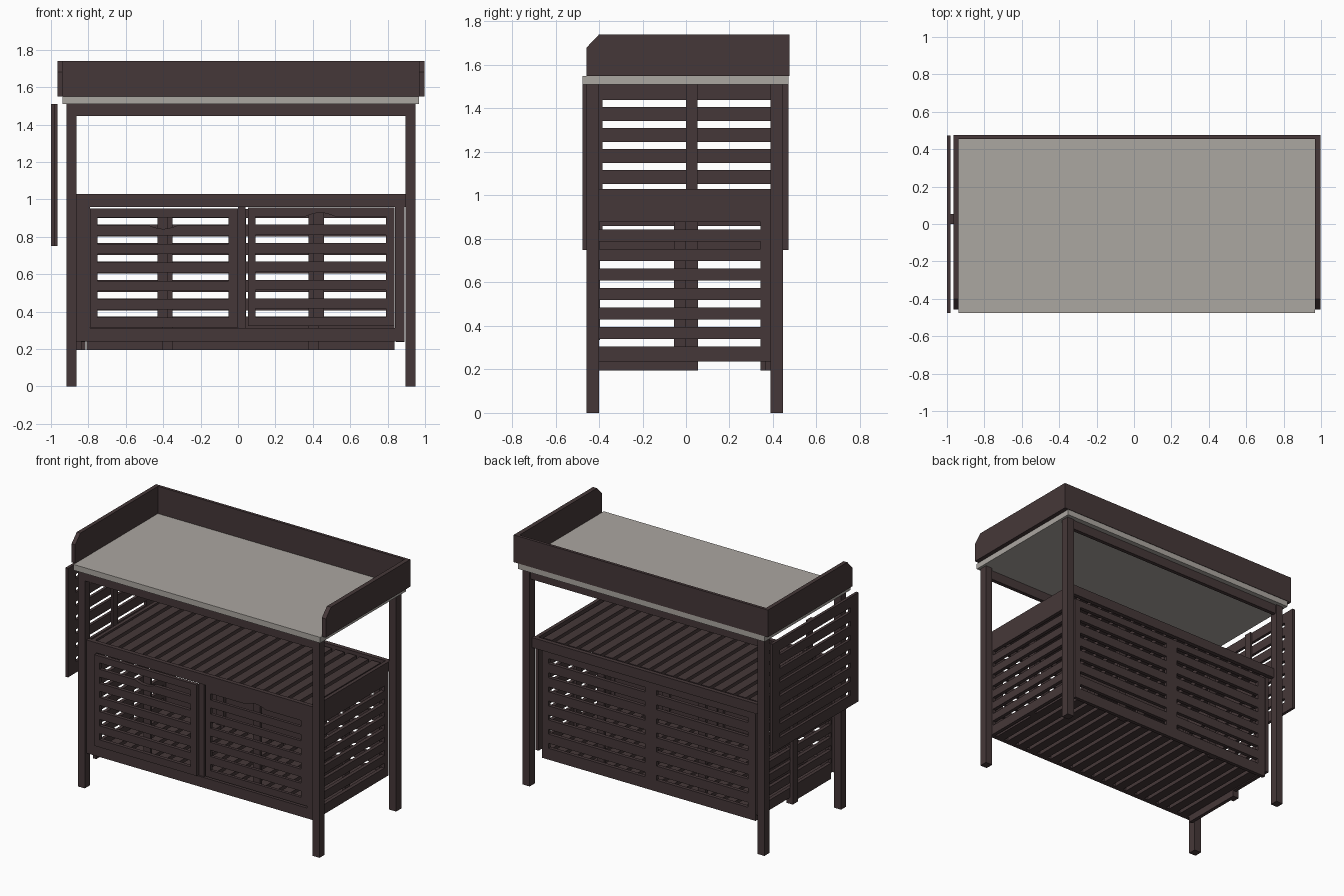
import bpy, bmesh, math

if "Cube" in bpy.data.objects:
    bpy.data.objects.remove(bpy.data.objects["Cube"])


def material(name, rgb):
    m = bpy.data.materials.new(name)
    m.diffuse_color = (*rgb, 1)
    m.use_nodes = True
    m.node_tree.nodes["Principled BSDF"].inputs["Base Color"].default_value = m.diffuse_color
    return m


BROWN = material("dark brown wood", (0.060, 0.039, 0.040))
GREY = material("grey worktop", (0.41, 0.385, 0.355))


def add_box(bm, x0, x1, y0, y1, z0, z1):
    v = [bm.verts.new((x, y, z)) for x in (x0, x1) for y in (y0, y1) for z in (z0, z1)]
    for f in ((0, 1, 3, 2), (4, 6, 7, 5), (0, 4, 5, 1), (2, 3, 7, 6), (0, 2, 6, 4), (1, 5, 7, 3)):
        bm.faces.new([v[i] for i in f])


def add_prism(bm, pts, axis, d0, d1):
    """Extrude a (u, z) outline along x or y from d0 to d1."""
    def at(u, z, d):
        return (d, u, z) if axis == 'x' else (u, d, z)
    a = [bm.verts.new(at(u, z, d0)) for u, z in pts]
    b = [bm.verts.new(at(u, z, d1)) for u, z in pts]
    bm.faces.new(a)
    bm.faces.new(b[::-1])
    for i in range(len(pts)):
        j = (i + 1) % len(pts)
        bm.faces.new((a[i], b[i], b[j], a[j]))


def finish(name, bm, mat=BROWN):
    bmesh.ops.recalc_face_normals(bm, faces=bm.faces[:])
    me = bpy.data.meshes.new(name)
    bm.to_mesh(me)
    bm.free()
    me.materials.append(mat)
    ob = bpy.data.objects.new(name, me)
    bpy.context.collection.objects.link(ob)
    return ob


def boxes(name, items, mat=BROWN):
    bm = bmesh.new()
    for it in items:
        add_box(bm, *it)
    return finish(name, bm, mat)


def rect(u0, u1, z0, z1):
    return [(u0, z0), (u1, z0), (u1, z1), (u0, z1)]


def slat_panel(name, axis, u0, u1, z0, z1, d0, d1, openings, gaps, gh, braces=(), scoop=None):
    """Framed panel with horizontal slots; braces are (u0, u1, d0, d1, zbottom, ztop).
    scoop = (centre, half width, depth, 'rail' or 'slat') makes a finger hold."""
    bm = bmesh.new()
    edges = [u0] + [e for o in openings for e in o] + [u1]
    for a, b in zip(edges[::2], edges[1::2]):
        add_prism(bm, rect(a, b, z0, z1), axis, d0, d1)
    zs = [z0] + [e for g in gaps for e in (g - gh / 2, g + gh / 2)] + [z1]
    strips = list(zip(zs[::2], zs[1::2]))
    for a, b in openings:
        for k, (lo, hi) in enumerate(strips):
            pts = rect(a, b, lo, hi)
            if scoop:
                c, w, h, kind = scoop
                arc = [(c + w * (i / 5 - 1), h * math.sin(math.pi * i / 10)) for i in range(11)]
                if kind == 'rail' and k == len(strips) - 1:
                    pts = [(a, lo)] + [(u, lo + s) for u, s in arc] + pts[1:]
                elif kind == 'slat' and k == len(strips) - 2:
                    pts = pts[:3] + [(u, hi - s) for u, s in arc[::-1]] + pts[3:]
            add_prism(bm, pts, axis, d0, d1)
    for a, b, e0, e1, lo, hi in braces:
        add_prism(bm, rect(a, b, lo, hi), axis, e0, e1)
    return finish(name, bm)


# Legs
for side, x0, x1 in (("left", -0.917, -0.863), ("right", 0.896, 0.949)):
    for end, y0, y1 in (("front", -0.457, -0.40), ("back", 0.388, 0.445)):
        boxes(f"{end}_{side}_leg", [(x0, x1, y0, y1, 0, 1.51)])

# Worktop and the rails beneath it
boxes("worktop", [(-0.937, 0.967, -0.475, 0.457, 1.51, 1.55),
                  (-0.937, 0.967, 0.457, 0.472, 1.51, 1.55)], GREY)
boxes("front_top_rail", [(-0.863, 0.896, -0.452, -0.425, 1.445, 1.51)])
boxes("back_top_rail", [(-0.863, 0.896, 0.41, 0.437, 1.445, 1.51)])

# Raised rim: back board and two side boards with clipped front corners
boxes("rim_back", [(-0.965, 0.998, 0.455, 0.475, 1.55, 1.74)])
for side, x0, x1 in (("left", -0.965, -0.937), ("right", 0.967, 0.998)):
    bm = bmesh.new()
    add_prism(bm, [(-0.457, 1.55), (0.455, 1.55), (0.455, 1.74), (-0.40, 1.74), (-0.457, 1.68)],
              'x', x0, x1)
    finish("rim_" + side, bm)

# Hanging side panel on the left
slat_panel("hanging_panel", 'x', -0.475, 0.472, 0.75, 1.51, -1.0, -0.98, [(-0.385, 0.39)],
           [0.843 + 0.0965 * i for i in range(7)], 0.032,
           [(0.0, 0.053, -0.98, -0.965, 0.75, 1.51)])

# Cabinet side panels
side_gaps = [0.322 + 0.0898 * i for i in range(7)]
slat_panel("right_side_panel", 'x', -0.41, 0.39, 0.237, 1.03, 0.865, 0.89, [(-0.40, 0.342)],
           side_gaps, 0.034, [(-0.055, 0.0, 0.845, 0.865, 0.237, 0.95)])
slat_panel("left_side_panel", 'x', -0.41, 0.39, 0.237, 1.03, -0.84, -0.815, [(-0.40, 0.342)],
           side_gaps, 0.034, [(0.0, 0.055, -0.863, -0.84, 0.195, 0.95),
                              (-0.40, 0.055, -0.84, -0.815, 0.195, 0.237)])

# Back panel and its top rail
slots = [0.39 + 0.0985 * i for i in range(6)]
slat_panel("back_panel", 'y', -0.81, 0.838, 0.195, 0.95, 0.365, 0.39,
           [(-0.75, -0.045), (0.043, 0.79)], [0.2915] + slots, 0.034,
           [(-0.405, -0.35, 0.342, 0.365, 0.195, 0.95), (0.377, 0.43, 0.342, 0.365, 0.195, 0.95)])
boxes("cabinet_back_rail", [(-0.863, 0.896, 0.39, 0.42, 0.96, 1.03)])

# Front frame with centre post
boxes("front_frame", [(-0.863, 0.896, -0.44, -0.41, 0.96, 1.03),
                      (-0.863, 0.89, -0.44, -0.41, 0.24, 0.312),
                      (-0.863, -0.79, -0.44, -0.41, 0.312, 0.96),
                      (0.84, 0.89, -0.44, -0.41, 0.312, 0.96),
                      (0.0, 0.04, -0.43, -0.41, 0.312, 0.96)])

# Slatted doors, the left one standing proud
slat_panel("left_door", 'y', -0.79, 0.0, 0.316, 0.952, -0.455, -0.43, [(-0.75, -0.05)],
           slots, 0.044, [(-0.43, -0.375, -0.43, -0.41, 0.33, 0.94)], (-0.40, 0.075, 0.018, 'slat'))
slat_panel("right_door", 'y', 0.053, 0.838, 0.322, 0.958, -0.436, -0.415, [(0.094, 0.79)],
           [z + 0.004 for z in slots], 0.044,
           [(0.405, 0.46, -0.415, -0.395, 0.335, 0.945)], (0.44, 0.08, 0.02, 'rail'))

# Slatted shelves
pitch, n = 0.0935, 18
for name, z0, z1 in (("upper_shelf", 0.995, 1.02), ("lower_shelf", 0.24, 0.265)):
    start = -0.815 + 0.005
    boxes(name, [(start + pitch * i, start + pitch * i + 0.066, -0.41, 0.365, z0, z1)
                 for i in range(n)])
